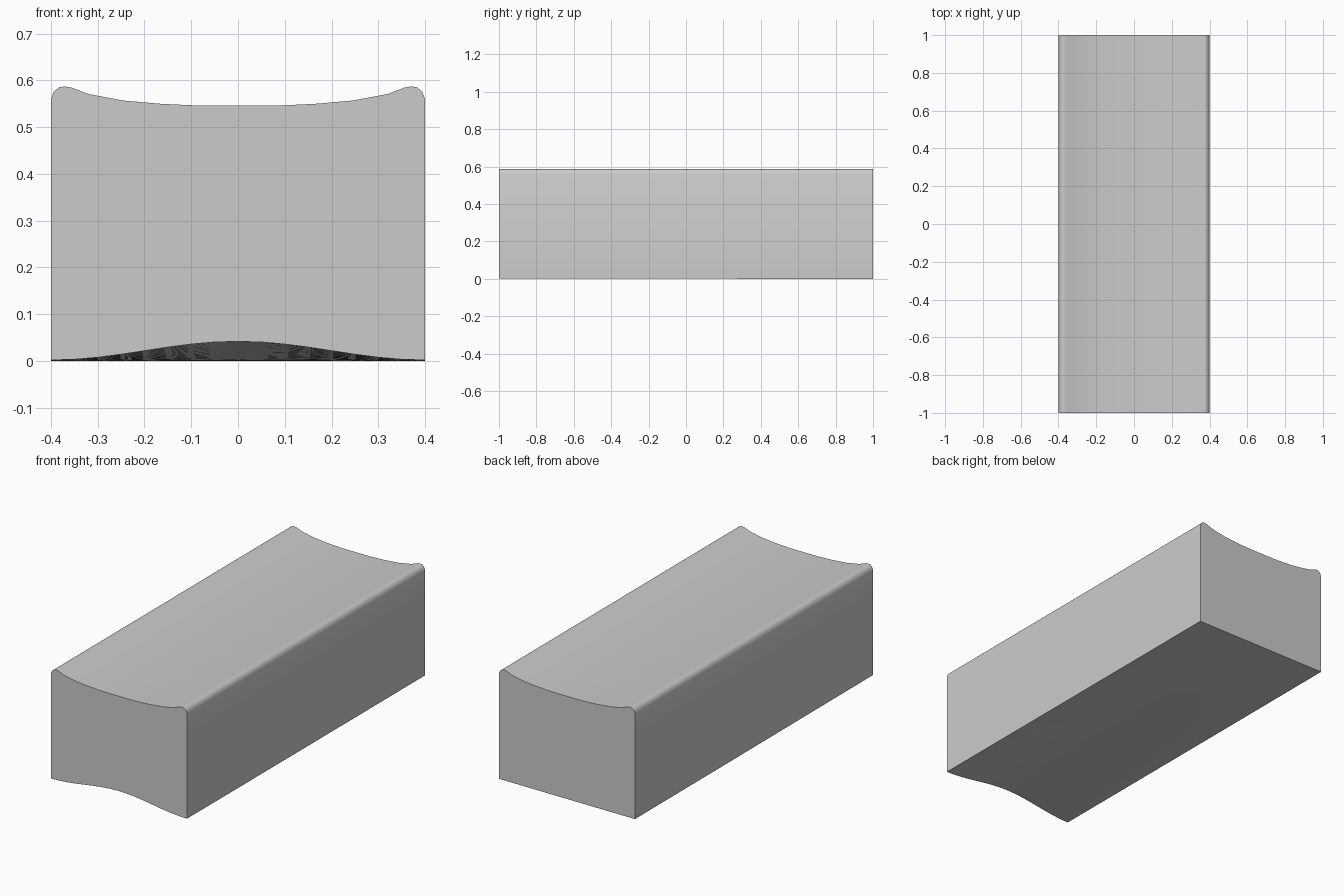
import bpy, math

if "Cube" in bpy.data.objects:
    bpy.data.objects.remove(bpy.data.objects["Cube"])

# Top outline, right half, from the centre out to the side wall
TOP = [(0.0, 0.546), (0.09, 0.5465), (0.165, 0.55), (0.245, 0.557), (0.32, 0.571),
       (0.357, 0.585), (0.37, 0.587), (0.382, 0.586), (0.394, 0.576), (0.4, 0.56)]
BOTTOM_STEPS = 16
STATIONS = [-1 + i * 0.1 for i in range(21)]


def underside(x, y):
    """Arch hollowed into the front end, fading to flat towards the back."""
    t = max(0.0, min(1.0, (0.6 - y) / 1.6))
    arch = 0.5 + 0.5 * math.cos(math.pi * x / 0.4)
    return t ** 1.25 * (0.002 + 0.04 * arch)


def section(y):
    top = [(-x, y, z) for x, z in reversed(TOP)] + [(x, y, z) for x, z in TOP[1:]]
    xs = [0.4 - 0.8 * i / BOTTOM_STEPS for i in range(BOTTOM_STEPS + 1)]
    return top + [(x, y, underside(x, y)) for x in xs]


# Block body lofted through the sections
rings = [section(y) for y in STATIONS]
n = len(rings[0])
verts = [v for ring in rings for v in ring]
faces = [(r * n + i, (r + 1) * n + i, (r + 1) * n + (i + 1) % n, r * n + (i + 1) % n)
         for r in range(len(rings) - 1) for i in range(n)]

# Front and back end caps
faces.append(tuple(range(n)))
faces.append(tuple(reversed(range((len(rings) - 1) * n, len(rings) * n))))

mesh = bpy.data.meshes.new("curved_block")
mesh.from_pydata(verts, [], faces)
mesh.update()
block = bpy.data.objects.new("curved_block", mesh)
bpy.context.collection.objects.link(block)

# Outward normals and smooth curved surfaces with crisp corners
bpy.context.view_layer.objects.active = block
block.select_set(True)
bpy.ops.object.mode_set(mode='EDIT')
bpy.ops.mesh.select_all(action='SELECT')
bpy.ops.mesh.normals_make_consistent(inside=False)
bpy.ops.object.mode_set(mode='OBJECT')
bpy.ops.object.shade_smooth_by_angle(angle=math.radians(40))
